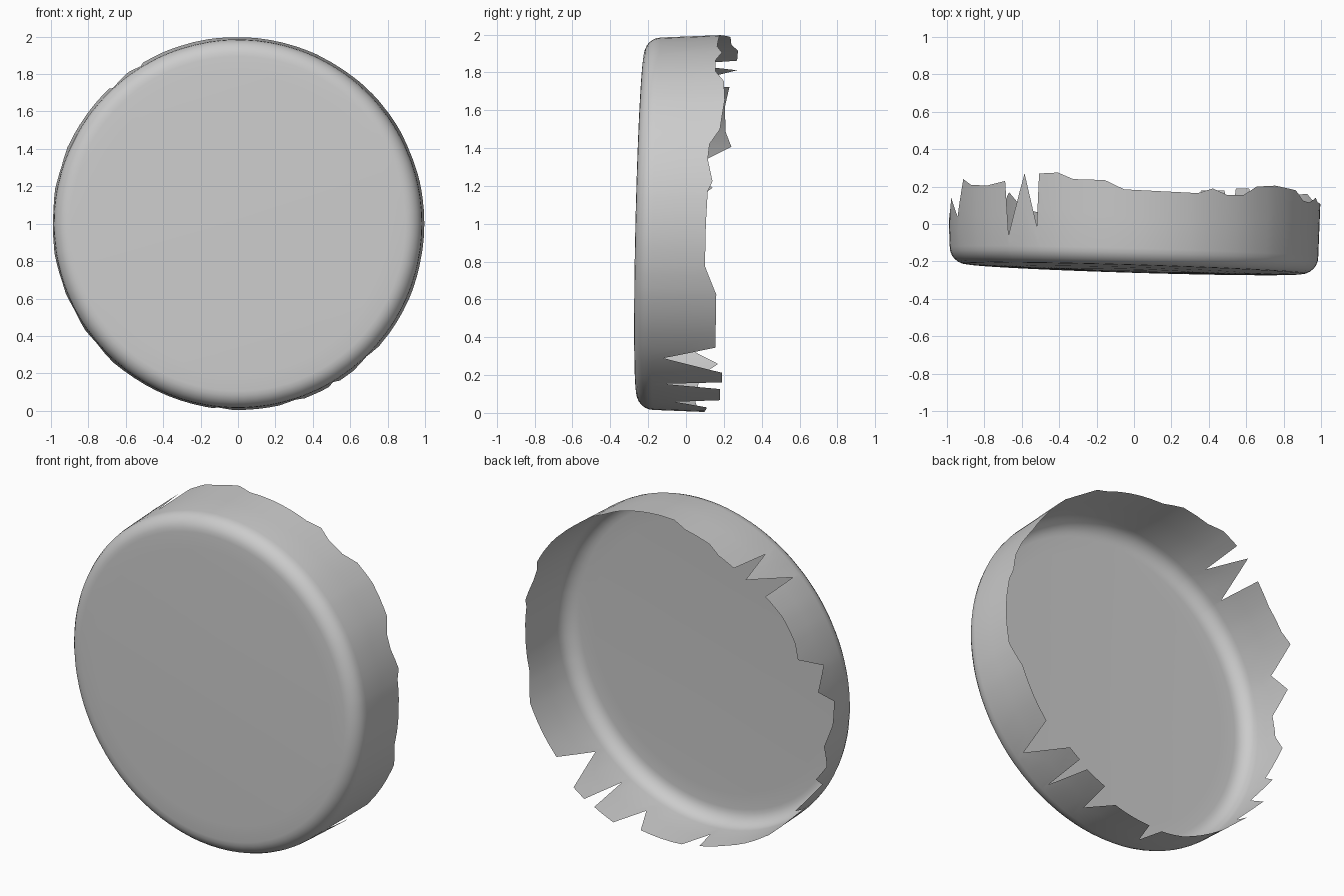
import bpy
import bmesh
import math

cube = bpy.data.objects.get("Cube")
if cube:
    bpy.data.objects.remove(cube, do_unlink=True)

# Broken rim: (angle in degrees around the disc, depth in hundredths)
RIM = [
    (0, 10.5), (10, 11.5), (13, 14), (20, 11.5), (25, 12.5), (30, 18), (41, 20.5),
    (49, 20), (54, 15.5), (60, 15.5), (65, 19), (70, 16.5), (93, 18.5), (99, 23.5),
    (109, 24), (114, 27.5), (120.5, 27), (121.7, -1), (125.8, 27), (132.8, -6),
    (133.6, 23), (142, 20.5), (151, 21), (156, 24), (162, 4), (169, 14), (175, 0),
    (183, 2), (189, 9), (199, 0), (202, 8), (208, -5), (215, 13), (220, -3),
    (228, 17), (234, 7), (252, 5), (262, 7), (264, -8), (268, 9), (283, 11),
    (288, -6), (291, 18), (299, 18), (301, -12), (303, 19), (308, 19), (314, -12),
    (319, 15.5), (338, 16), (347, 10), (360, 10.5),
]
CORNER = 0.09      # rounding between face and wall
WALL_FRONT = 0.985  # wall radius at the rounding
CORNER_STEPS = 6


def rim_depth(angle):
    """Straight line between neighbouring rim points."""
    for (a, ya), (b, yb) in zip(RIM, RIM[1:]):
        if a <= angle <= b:
            return (ya + (yb - ya) * (angle - a) / (b - a)) / 100


def face_depth(x, z):
    """Slightly tilted, very slightly domed front face."""
    dome = 0.012 * (1 - x * x - z * z)
    return -0.238 - 0.03 * x + 0.023 * z - dome


def column_angles():
    """Rim points plus evenly spaced angles that keep the circle round."""
    angles = [a for a, _ in RIM[:-1]]
    for regular in range(0, 360, 4):
        if all(abs(regular - a) > 1.2 for a, _ in RIM):
            angles.append(regular)
    return sorted(angles)


def column_profile(angle):
    """Points (radius, y) from the face out over the rounding to the rim."""
    c, s = math.cos(math.radians(angle)), math.sin(math.radians(angle))
    points = [(r, face_depth(r * c, r * s)) for r in (0.3, 0.6, 0.8)]
    flat = WALL_FRONT - CORNER
    front = face_depth(flat * c, flat * s)
    rim = rim_depth(angle)
    depth = min(CORNER, rim - 0.01 - front)
    for k in range(CORNER_STEPS + 1):
        t = math.pi / 2 * k / CORNER_STEPS
        points.append((flat + CORNER * math.sin(t), front + depth * (1 - math.cos(t))))
    start = front + depth
    for t in (0.5, 1):
        y = start + (rim - start) * t
        points.append((min(1, WALL_FRONT + 0.04 * (y - start)), y))
    return [(r * c, y, 1 + r * s) for r, y in points]


# Grey material
grey = bpy.data.materials.new("plain_grey")
grey.use_nodes = True
colour = (0.6, 0.6, 0.6, 1)
grey.diffuse_color = colour
grey.node_tree.nodes["Principled BSDF"].inputs["Base Color"].default_value = colour

# Thin open shell: disc face, rounded corner and broken wall
bm = bmesh.new()
centre = bm.verts.new((0, face_depth(0, 0), 1))
columns = [[bm.verts.new(p) for p in column_profile(a)] for a in column_angles()]
for left, right in zip(columns, columns[1:] + columns[:1]):
    bm.faces.new((centre, left[0], right[0]))
    for k in range(len(left) - 1):
        bm.faces.new((left[k], left[k + 1], right[k + 1], right[k]))
for face in bm.faces:
    face.smooth = True

mesh = bpy.data.meshes.new("broken_cap")
bm.to_mesh(mesh)
bm.free()
mesh.materials.append(grey)
cap = bpy.data.objects.new("broken_cap", mesh)
bpy.context.collection.objects.link(cap)
